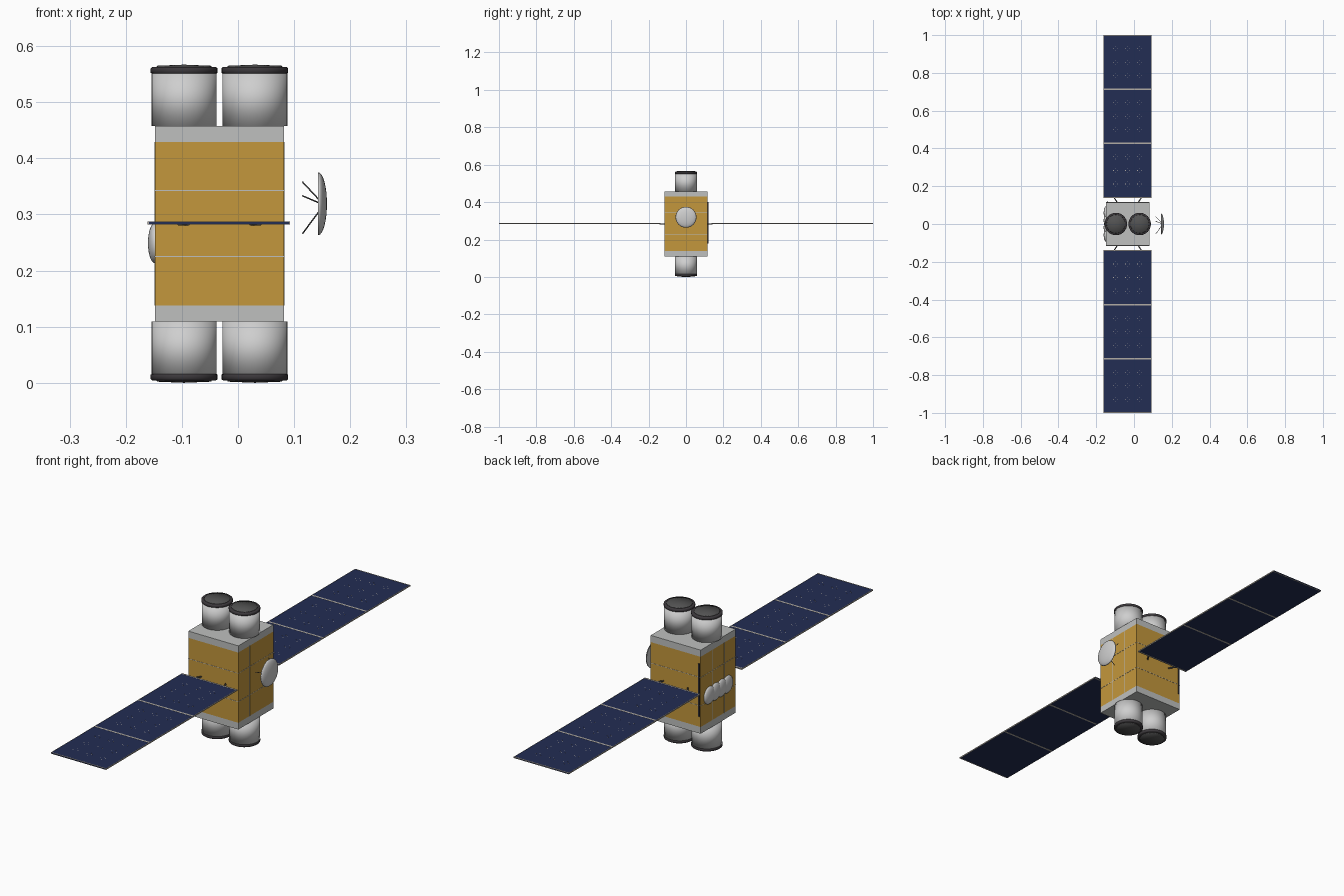
import bpy, bmesh, math
from mathutils import Vector, Matrix

old = bpy.data.objects.get("Cube")
if old:
    bpy.data.objects.remove(old, do_unlink=True)


def material(name, r, g, b):
    m = bpy.data.materials.new(name)
    m.use_nodes = True
    m.diffuse_color = (r, g, b, 1)
    node = next(n for n in m.node_tree.nodes if n.type == 'BSDF_PRINCIPLED')
    node.inputs["Base Color"].default_value = (r, g, b, 1)
    return m


GOLD = material("gold foil", 0.55, 0.31, 0.045)
GREY = material("light grey", 0.52, 0.53, 0.52)
WHITE = material("pale tank grey", 0.62, 0.62, 0.62)
NAVY = material("solar navy", 0.016, 0.026, 0.088)
FRAME = material("frame beige", 0.45, 0.42, 0.38)
DARK = material("dark trim", 0.045, 0.04, 0.045)
LENS = material("lens grey", 0.085, 0.085, 0.085)


def finish(name, bm, mat, smooth=False):
    bmesh.ops.recalc_face_normals(bm, faces=bm.faces)
    me = bpy.data.meshes.new(name)
    bm.to_mesh(me)
    bm.free()
    me.materials.append(mat)
    for p in me.polygons:
        p.use_smooth = smooth
    ob = bpy.data.objects.new(name, me)
    bpy.context.collection.objects.link(ob)
    return ob


def add_box(bm, lo, hi):
    lo, hi = Vector(lo), Vector(hi)
    mat = Matrix.Translation((lo + hi) / 2) @ Matrix.Diagonal((*(hi - lo), 1))
    bmesh.ops.create_cube(bm, size=1, matrix=mat)


def box(name, lo, hi, mat):
    bm = bmesh.new()
    add_box(bm, lo, hi)
    return finish(name, bm, mat)


def lathe(name, profile, mat, place, steps=32):
    """Revolve (radius, height) points around local z, smooth shaded."""
    bm = bmesh.new()
    verts = [bm.verts.new((r, 0, h)) for r, h in profile]
    edges = [bm.edges.new(pair) for pair in zip(verts, verts[1:])]
    bmesh.ops.spin(bm, geom=verts + edges, axis=(0, 0, 1), cent=(0, 0, 0),
                   angle=math.tau, steps=steps)
    bmesh.ops.remove_doubles(bm, verts=bm.verts, dist=1e-5)
    bm.transform(place)
    return finish(name, bm, mat, True)


def rod(name, a, b, radius, mat):
    a, b = Vector(a), Vector(b)
    d = b - a
    place = Matrix.Translation(a) @ d.to_track_quat('Z', 'Y').to_matrix().to_4x4()
    n = d.length
    return lathe(name, [(0, 0), (radius, 0), (radius, n), (0, n)], mat, place, 8)


CX, MID = -0.033, 0.2835            # body centre
HX, HY, HZ = 0.115, 0.115, 0.174    # body half sizes
GZ = 0.146                          # foil half height

# Body: foil block between two end plates
box("foil_body", (CX - HX, -HY, MID - GZ), (CX + HX, HY, MID + GZ), GOLD)
for label, s in (("upper", 1), ("lower", -1)):
    z0, z1 = sorted((MID + s * GZ, MID + s * HZ))
    box(label + "_end_plate", (CX - HX, -HY, z0), (CX + HX, HY, z1), GREY)

# Thin seams round the foil
e = 0.0008
bm = bmesh.new()
for z in (0.225, 0.343):
    add_box(bm, (CX - HX - e, -HY - e, z - e), (CX + HX + e, HY + e, z + e))
for y in (-0.04, 0.04):
    add_box(bm, (CX - HX - e, y - e, MID - GZ), (CX + HX + e, y + e, MID + GZ))
finish("foil_seams", bm, GREY)

# Dark strip on the back
box("back_strip", (-0.144, HY, 0.18), (-0.138, HY + 0.004, 0.4), DARK)

# Four canisters with dark rims and end lenses
tube = [(0, 0), (0.058, 0), (0.058, 0.096), (0, 0.096)]
rim = [(0, 0.093), (0.057, 0.093), (0.0595, 0.095), (0.0595, 0.103),
       (0.057, 0.105), (0, 0.105)]
lens = [(0, 0.104), (0.05, 0.104), (0.048, 0.1075), (0, 0.1095)]
for end, s in (("upper", 1), ("lower", -1)):
    for side, x in (("right", -0.063), ("left", 0.063)):
        place = Matrix.Translation((CX + x, 0, MID + s * HZ))
        if s < 0:
            place = place @ Matrix.Rotation(math.pi, 4, 'X')
        tag = end + "_" + side
        lathe(tag + "_canister", tube, WHITE, place)
        lathe(tag + "_canister_rim", rim, DARK, place)
        lathe(tag + "_canister_lens", lens, LENS, place)

# Solar wings: three panels each side, framed
X0, X1, Y0, Y1 = -0.161, 0.093, 0.137, 1.0
PC = (X0 + X1) / 2
PITCH = (Y1 - 0.14) / 3
for label, s in (("front", -1), ("back", 1)):
    def span(a, b):
        return sorted((s * a, s * b))
    a, b = span(Y0, Y1)
    box(label + "_solar_panel", (X0 + 0.002, a, MID - 0.0005),
        (X1 - 0.002, b, MID + 0.0035), NAVY)

    bm = bmesh.new()
    for i in range(4):
        y = 0.14 + PITCH * i
        a, b = span(max(y - 0.004, Y0), min(y + 0.004, Y1))
        add_box(bm, (X0, a, MID - 0.001), (X1, b, MID + 0.004))
    a, b = span(Y0, Y1)
    for x in (X0, X1 - 0.002):
        add_box(bm, (x, a, MID - 0.001), (x + 0.002, b, MID + 0.004))
    finish(label + "_panel_frame", bm, FRAME)

    # Tiny contacts round each cell corner
    bm = bmesh.new()
    for p in range(3):
        for row in range(1, 4):
            for col in (-1, 0, 1):
                cx = PC + col * 0.0635
                cy = s * (0.14 + PITCH * (p + row / 4))
                for dx, dy in ((1, 0), (-1, 0), (0, 1), (0, -1)):
                    x, y = cx + dx * 0.011, cy + dy * 0.011
                    add_box(bm, (x - 0.0015, y - 0.0015, MID + 0.003),
                            (x + 0.0015, y + 0.0015, MID + 0.0038))
    finish(label + "_cell_contacts", bm, FRAME)

    # Slanted mounts from body to wing
    for side, t in (("right", -1), ("left", 1)):
        rod(label + "_" + side + "_wing_mount", (CX + t * 0.055, s * 0.113, MID),
            (CX + t * 0.073, s * 0.141, MID), 0.003, LENS)

# Dish on the left, open toward the body, with three feed struts
DZ = 0.319
to_x = Matrix.Translation((0.143, 0, DZ)) @ Matrix.Rotation(math.pi / 2, 4, 'Y')
outer = [(0.056 * math.sin(a), 0.0155 * math.cos(a))
         for a in (math.pi / 2 * i / 8 for i in range(9))]
inner = [(r * 0.97, h * 0.88) for r, h in reversed(outer)]
lathe("dish", outer + inner, WHITE, to_x)
for i in range(3):
    ang = math.radians(45 + 120 * i)
    rod("dish_strut_%d" % (i + 1), (0.153, 0, DZ - 0.002),
        (0.115, 0.055 * math.sin(ang), DZ + 0.055 * math.cos(ang)), 0.0013, LENS)

# Row of four shallow domes on the right
for i in range(4):
    bm = bmesh.new()
    place = Matrix.Translation((CX - HX, (i - 1.5) * 0.039, 0.249)) \
        @ Matrix.Diagonal((0.0125, 0.036, 0.036, 1))
    bmesh.ops.create_uvsphere(bm, u_segments=24, v_segments=16, radius=1, matrix=place)
    finish("side_dome_%d" % (i + 1), bm, WHITE, True)
